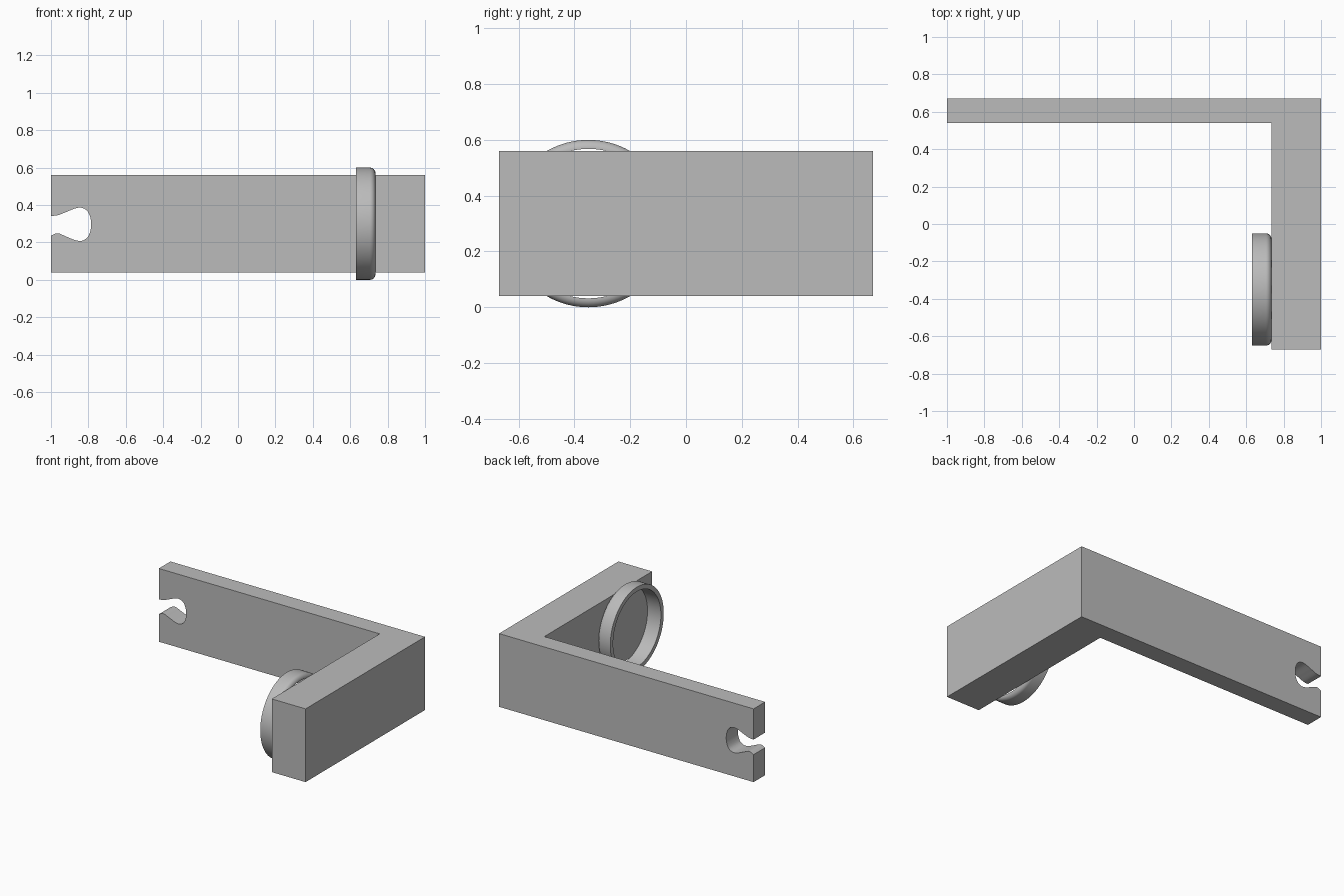
import bpy, bmesh, math
from mathutils import Matrix, Vector

cube = bpy.data.objects.get("Cube")
if cube:
    bpy.data.objects.remove(cube, do_unlink=True)

grey = bpy.data.materials.new("plain grey")
grey.use_nodes = True
colour = (0.5, 0.5, 0.5, 1)
grey.diffuse_color = colour
grey.node_tree.nodes["Principled BSDF"].inputs["Base Color"].default_value = colour


def make_object(name, bm):
    bmesh.ops.recalc_face_normals(bm, faces=bm.faces)
    mesh = bpy.data.meshes.new(name)
    bm.to_mesh(mesh)
    bm.free()
    mesh.materials.append(grey)
    obj = bpy.data.objects.new(name, mesh)
    bpy.context.collection.objects.link(obj)
    return obj


def prism(name, points, direction):
    bm = bmesh.new()
    face = bm.faces.new([bm.verts.new(p) for p in points])
    new = bmesh.ops.extrude_face_region(bm, geom=[face])["geom"]
    bmesh.ops.translate(bm, vec=direction,
                        verts=[v for v in new if isinstance(v, bmesh.types.BMVert)])
    return make_object(name, bm)


def smooth_path(pts, steps=6):
    # Catmull-Rom curve through the points
    out = []
    ext = [pts[0]] + pts + [pts[-1]]
    for a, b, c, d in zip(ext, ext[1:], ext[2:], ext[3:]):
        a, b, c, d = map(Vector, (a, b, c, d))
        for i in range(steps):
            t = i / steps
            out.append(0.5 * (2 * b + (c - a) * t + (2 * a - 5 * b + 4 * c - d) * t ** 2
                              + (3 * b - a - 3 * c + d) * t ** 3))
    return out + [Vector(pts[-1])]


def smooth(obj):
    bpy.ops.object.select_all(action="DESELECT")
    obj.select_set(True)
    bpy.context.view_layer.objects.active = obj
    bpy.ops.object.shade_smooth_by_angle(angle=math.radians(35))


# L-shaped bracket: thin back arm and thick side arm
outline = [(-1, 0.67), (-1, 0.54), (0.735, 0.54), (0.735, -0.67), (1, -0.67), (1, 0.67)]
bracket = prism("bracket", [(x, y, 0.04) for x, y in outline], (0, 0, 0.52))

# Keyhole slot with a narrow mouth, cut through the end of the back arm
upper = [(-1, 0.342), (-0.965, 0.345), (-0.92, 0.362), (-0.87, 0.382), (-0.835, 0.385),
         (-0.806, 0.368), (-0.79, 0.335), (-0.785, 0.297)]
lower = [(x, 0.594 - z) for x, z in reversed(upper[1:-1])] + [(-1, 0.235)]
slot = [(-1.1, 0.342)] + [tuple(p) for p in smooth_path(upper + lower)] + [(-1.1, 0.235)]
cutter = prism("slot_cutter", [(x, 0.4, z) for x, z in slot], (0, 0.4, 0))
cut = bracket.modifiers.new("slot", "BOOLEAN")
cut.operation = "DIFFERENCE"
cut.solver = "EXACT"
cut.object = cutter
smooth(bracket)
bpy.ops.object.modifier_apply(modifier=cut.name)
bpy.data.objects.remove(cutter, do_unlink=True)

# Ring on the inner face of the side arm, rounded where it meets the arm
profile = [(0.735, 0.268), (0.63, 0.268), (0.63, 0.3)]
for i in range(9):
    a = math.radians(90 - i * 90 / 8)
    profile.append((0.705 + 0.03 * math.cos(a), 0.27 + 0.03 * math.sin(a)))
bm = bmesh.new()
verts = [bm.verts.new((x, 0, r)) for x, r in profile]
edges = [bm.edges.new((a, b)) for a, b in zip(verts, verts[1:] + verts[:1])]
bmesh.ops.spin(bm, geom=verts + edges, cent=(0, 0, 0), axis=(1, 0, 0),
               angle=2 * math.pi, steps=96, use_merge=True)
bmesh.ops.remove_doubles(bm, verts=bm.verts, dist=0.0001)
bmesh.ops.transform(bm, matrix=Matrix.Translation((0, -0.35, 0.3)), verts=bm.verts)
smooth(make_object("ring", bm))
